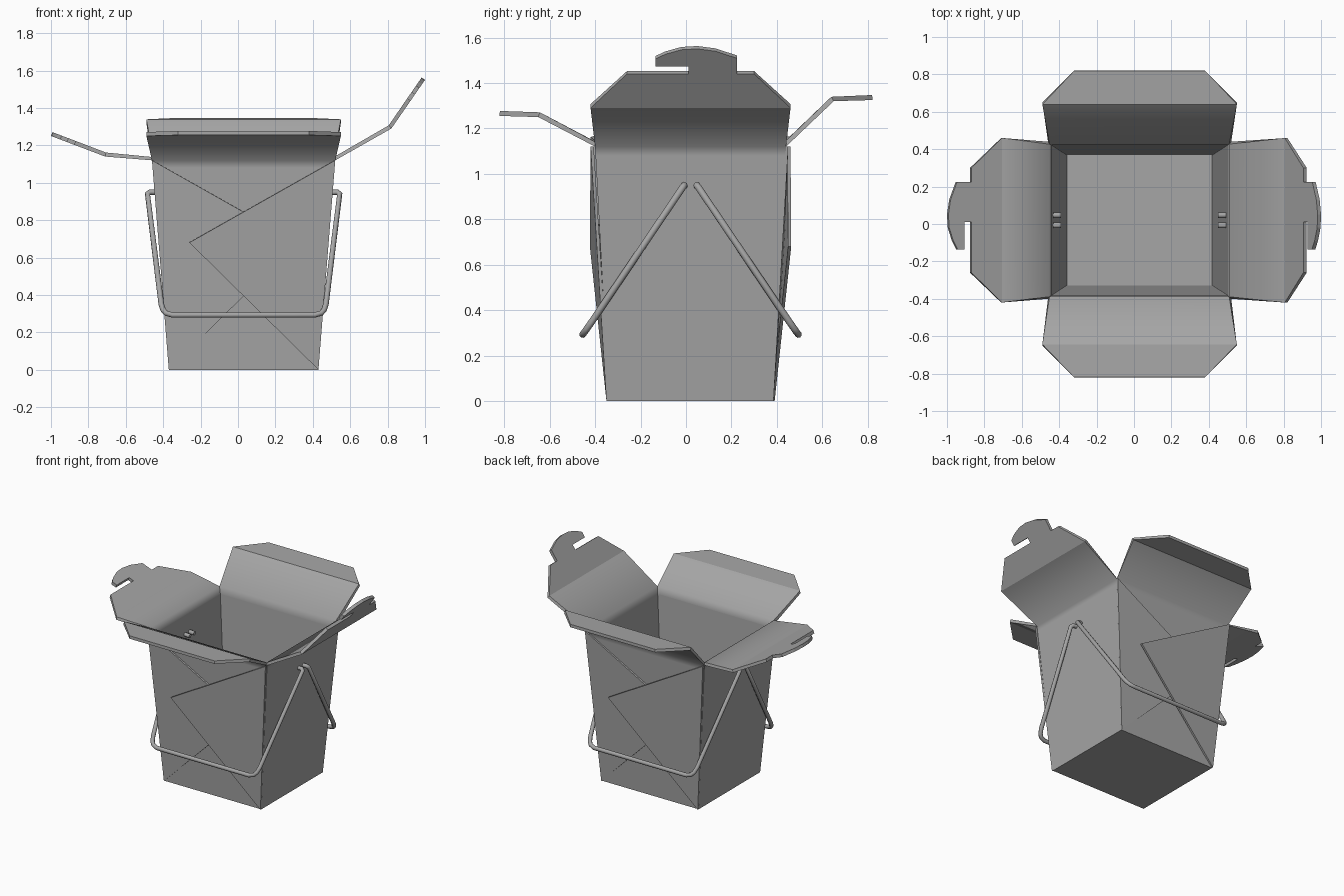
import bpy, bmesh, math
from mathutils import Vector

default = bpy.data.objects.get("Cube")
if default:
    bpy.data.objects.remove(default, do_unlink=True)

CENTRE = Vector((0.03, 0.02, 0))
RIM = 1.12

card = bpy.data.materials.new("grey_card")
card.use_nodes = True
GREY = (0.38, 0.38, 0.38, 1)
card.diffuse_color = GREY
card.node_tree.nodes["Principled BSDF"].inputs["Base Color"].default_value = GREY


def activate(obj):
    bpy.ops.object.select_all(action="DESELECT")
    obj.select_set(True)
    bpy.context.view_layer.objects.active = obj


def sheet_object(name, bm, thickness):
    """Turn a sheet of outer faces into card, thickened inwards."""
    mesh = bpy.data.meshes.new(name)
    bm.to_mesh(mesh)
    bm.free()
    obj = bpy.data.objects.new(name, mesh)
    bpy.context.collection.objects.link(obj)
    mesh.materials.append(card)
    mod = obj.modifiers.new("thickness", "SOLIDIFY")
    mod.thickness = thickness
    mod.offset = -1
    activate(obj)
    bpy.ops.object.modifier_apply(modifier=mod.name)
    return obj


# Box: floor and tapered walls, with a narrow band under the rim
bm = bmesh.new()
CORNERS = [(-1, -1), (1, -1), (1, 1), (-1, 1)]
rows = []
for z in (0, RIM - 0.04, RIM):
    t = z / RIM
    hx, hy = 0.40 + 0.09 * t, 0.36 + 0.06 * t
    rows.append([bm.verts.new(CENTRE + Vector((sx * hx, sy * hy, z))) for sx, sy in CORNERS])
bm.faces.new(rows[0][::-1])
for low, high in zip(rows, rows[1:]):
    for i in range(4):
        j = (i + 1) % 4
        bm.faces.new((low[i], low[j], high[j], high[i]))

# Lid flaps: each bends at a crease, then ends in a plain lip or a hooked tab
LIP = [(0.35, 1), (-0.35, 1)]
HOOK = [(0.28, 0.575), (0.205, 0.575), (0.205, 0.84), (0.11, 0.96), (0.03, 1),
        (-0.04, 0.985), (-0.11, 0.91), (-0.155, 0.83), (-0.155, 0.7),
        (-0.01, 0.7), (-0.01, 0.575), (-0.28, 0.575)]
HOOK_FLIPPED = [(-w, u) for w, u in reversed(HOOK)]


def add_flap(side, crease, tip, half, outline):
    out = [Vector((0, -1, 0)), Vector((1, 0, 0)), Vector((0, 1, 0)), Vector((-1, 0, 0))][side]
    along = Vector((-out.y, out.x, 0))

    def point(w, u):
        d = crease[0] + (tip[0] - crease[0]) * u
        z = crease[1] + (tip[1] - crease[1]) * u
        return bm.verts.new(CENTRE + out * d + along * w + Vector((0, 0, z)))

    a, b = rows[-1][side], rows[-1][(side + 1) % 4]
    c, d = point(-half, 0), point(half, 0)
    bm.faces.new((a, b, d, c))
    bm.faces.new([c, d] + [point(w, u) for w, u in outline])


add_flap(0, (0.67, 1.25), (0.84, 1.255), 0.52, LIP)
add_flap(1, (0.79, 1.29), (0.97, 1.55), 0.44, HOOK)
add_flap(2, (0.63, 1.32), (0.80, 1.325), 0.52, LIP)
add_flap(3, (0.74, 1.14), (1.03, 1.25), 0.44, HOOK_FLIPPED)
box = sheet_object("box_and_lid_flaps", bm, 0.022)

# Soft fold along the rim, crisp edges everywhere else
bm = bmesh.new()
bm.from_mesh(box.data)
for f in bm.faces:
    f.smooth = True
for e in bm.edges:
    at_rim = all(abs(v.co.z - RIM) < 0.03 for v in e.verts)
    e.smooth = at_rim and e.calc_face_angle(0) < math.radians(88)
bm.to_mesh(box.data)
bm.free()

# Folded triangular gussets, two overlapping on the front and on the back
UPPER = [(0.49, -0.44, RIM), (-0.29, -0.443, 0.68), (0.40, -0.37, 0)]
UNDER = [(-0.49, -0.43, RIM), (-0.40, -0.365, 0), (0.29, -0.412, 0.68)]
for face, turn in (("front", 1), ("back", -1)):
    for layer, points in (("upper", UPPER), ("under", UNDER)):
        bm = bmesh.new()
        bm.faces.new([bm.verts.new(CENTRE + Vector((x * turn, y * turn, z))) for x, y, z in points])
        sheet_object(f"{face}_{layer}_gusset", bm, 0.014)

# Wire handles, hooked through the side walls
HALF_WIRE = [(0.42, 0.027, 0.945), (0.50, 0.027, 0.95), (0.514, 0.035, 0.94),
             (0.44, 0.434, 0.35), (0.43, 0.455, 0.32), (0.415, 0.467, 0.303), (0.38, 0.475, 0.293)]
for name, s in (("front_handle", -1), ("back_handle", 1)):
    path = HALF_WIRE + [(-x, y, z) for x, y, z in reversed(HALF_WIRE)]
    curve = bpy.data.curves.new(name, "CURVE")
    curve.dimensions = "3D"
    curve.bevel_depth = 0.015
    curve.bevel_resolution = 2
    curve.use_fill_caps = True
    spline = curve.splines.new("POLY")
    spline.points.add(len(path) - 1)
    for p, (x, y, z) in zip(spline.points, path):
        p.co = (*(CENTRE + Vector((x, y * s, z))), 1)
    curve.materials.append(card)
    wire = bpy.data.objects.new(name, curve)
    bpy.context.collection.objects.link(wire)
    activate(wire)
    bpy.ops.object.convert(target="MESH")
    bpy.ops.object.shade_smooth_by_angle(angle=math.radians(50))
